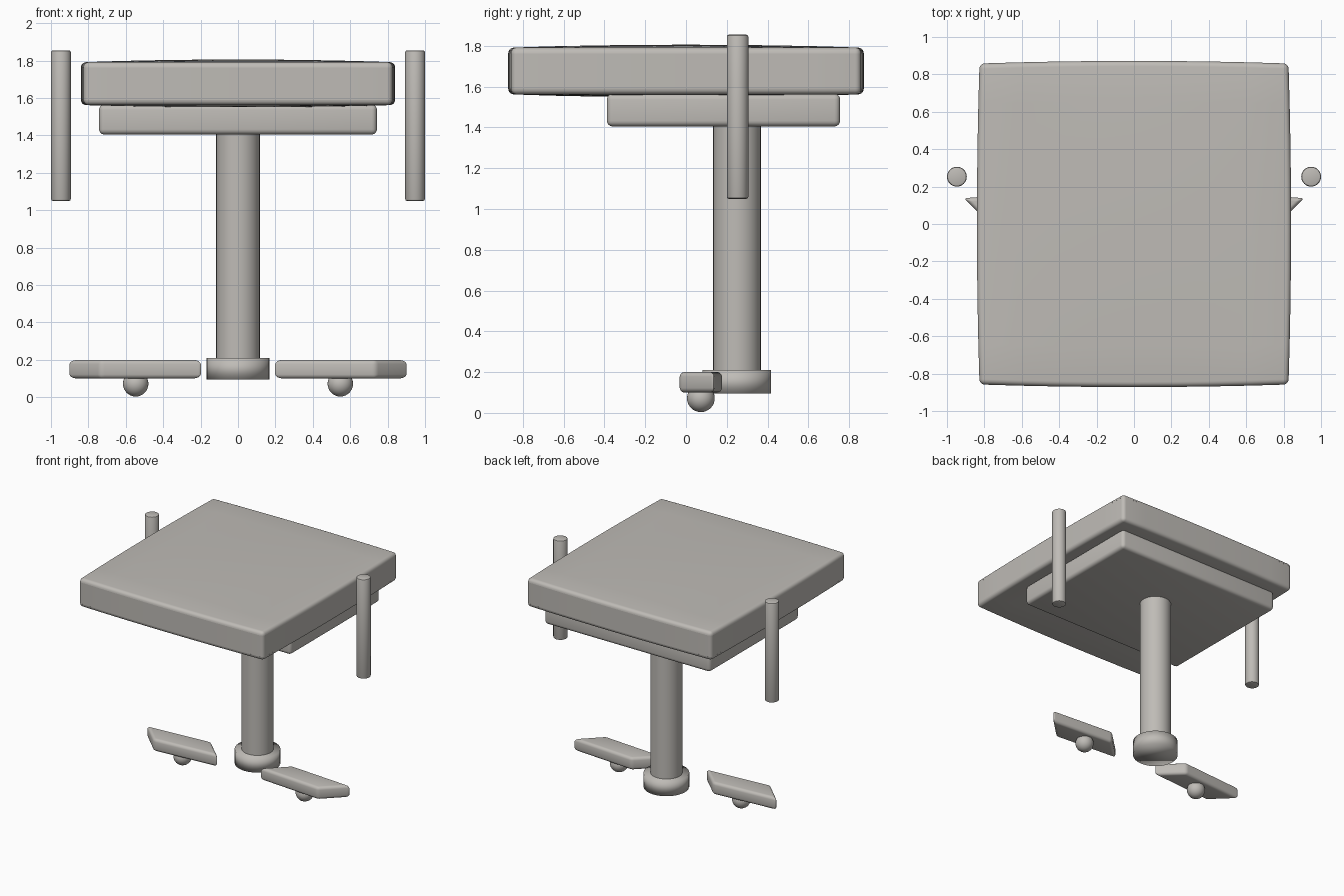
import bpy, bmesh, math

if "Cube" in bpy.data.objects:
    bpy.data.objects.remove(bpy.data.objects["Cube"])

grey = bpy.data.materials.new("warm_grey")
grey.diffuse_color = (0.52, 0.50, 0.47, 1)
grey.use_nodes = True
grey.node_tree.nodes["Principled BSDF"].inputs["Base Color"].default_value = grey.diffuse_color


def finish(name, bm, angle=40):
    bmesh.ops.recalc_face_normals(bm, faces=bm.faces[:])
    me = bpy.data.meshes.new(name)
    bm.to_mesh(me)
    bm.free()
    me.materials.append(grey)
    ob = bpy.data.objects.new(name, me)
    bpy.context.collection.objects.link(ob)
    bpy.ops.object.select_all(action='DESELECT')
    ob.select_set(True)
    bpy.context.view_layer.objects.active = ob
    bpy.ops.object.shade_smooth_by_angle(angle=math.radians(angle))
    return ob


def round_edges(bm, width, segments=4):
    sharp = [e for e in bm.edges if e.calc_face_angle(0) > math.radians(40)]
    bmesh.ops.bevel(bm, geom=sharp, offset=width, segments=segments,
                    profile=0.5, affect='EDGES', clamp_overlap=True)


def box(bm, center, half, cuts=0):
    bmesh.ops.create_cube(bm, size=2)
    if cuts:
        bmesh.ops.subdivide_edges(bm, edges=bm.edges[:], cuts=cuts, use_grid_fill=True)
    for v in bm.verts:
        v.co = [c + h * p for c, h, p in zip(center, half, v.co)]


def cylinder(name, x, y, r, z0, z1, bevel=0.0, angle=40):
    bm = bmesh.new()
    bmesh.ops.create_cone(bm, cap_ends=True, segments=32, radius1=r, radius2=r, depth=z1 - z0)
    bmesh.ops.translate(bm, verts=bm.verts[:], vec=(x, y, (z0 + z1) / 2))
    if bevel:
        round_edges(bm, bevel, 2)
    return finish(name, bm, angle)


# Padded seat cushion, gently bulging on every side
bm = bmesh.new()
box(bm, (0, 0, 0), (1, 1, 1), cuts=7)
for v in bm.verts:
    x, y, z = v.co
    v.co = (x * (0.826 + 0.014 * (1 - y * y)),
            y * (0.858 + 0.014 * (1 - x * x)),
            1.677 + z * (0.115 + 0.014 * (1 - x * x) * (1 - y * y)))
round_edges(bm, 0.065, 5)
finish("seat_cushion", bm, 60)

# Support plate beneath the cushion
bm = bmesh.new()
box(bm, (0, 0.184, 1.485), (0.743, 0.572, 0.08))
round_edges(bm, 0.028)
finish("seat_plate", bm)

# Central column and its collar
cylinder("column", 0, 0.25, 0.117, 0.2, 1.42)
cylinder("column_collar", 0, 0.25, 0.168, 0.095, 0.21, angle=180)

for side, label in ((-1, "left"), (1, "right")):
    # Upright arm post
    cylinder(label + "_arm_post", side * 0.947, 0.253, 0.053, 1.05, 1.855, 0.01)

    # Skewed foot plate
    bm = bmesh.new()
    plan = [(0.19, 0.01), (0.735, -0.032), (0.91, 0.138), (0.365, 0.178)]
    face = bm.faces.new([bm.verts.new((side * x, y, 0.1)) for x, y in plan])
    top = bmesh.ops.extrude_face_region(bm, geom=[face])["geom"]
    for v in top:
        if isinstance(v, bmesh.types.BMVert):
            v.co.z = 0.2
    bmesh.ops.recalc_face_normals(bm, faces=bm.faces[:])
    round_edges(bm, 0.022)
    finish(label + "_foot_plate", bm)

    # Ball caster
    bm = bmesh.new()
    bmesh.ops.create_uvsphere(bm, u_segments=32, v_segments=16, radius=0.068)
    bmesh.ops.translate(bm, verts=bm.verts[:], vec=(side * 0.547, 0.073, 0.072))
    finish(label + "_caster", bm)
